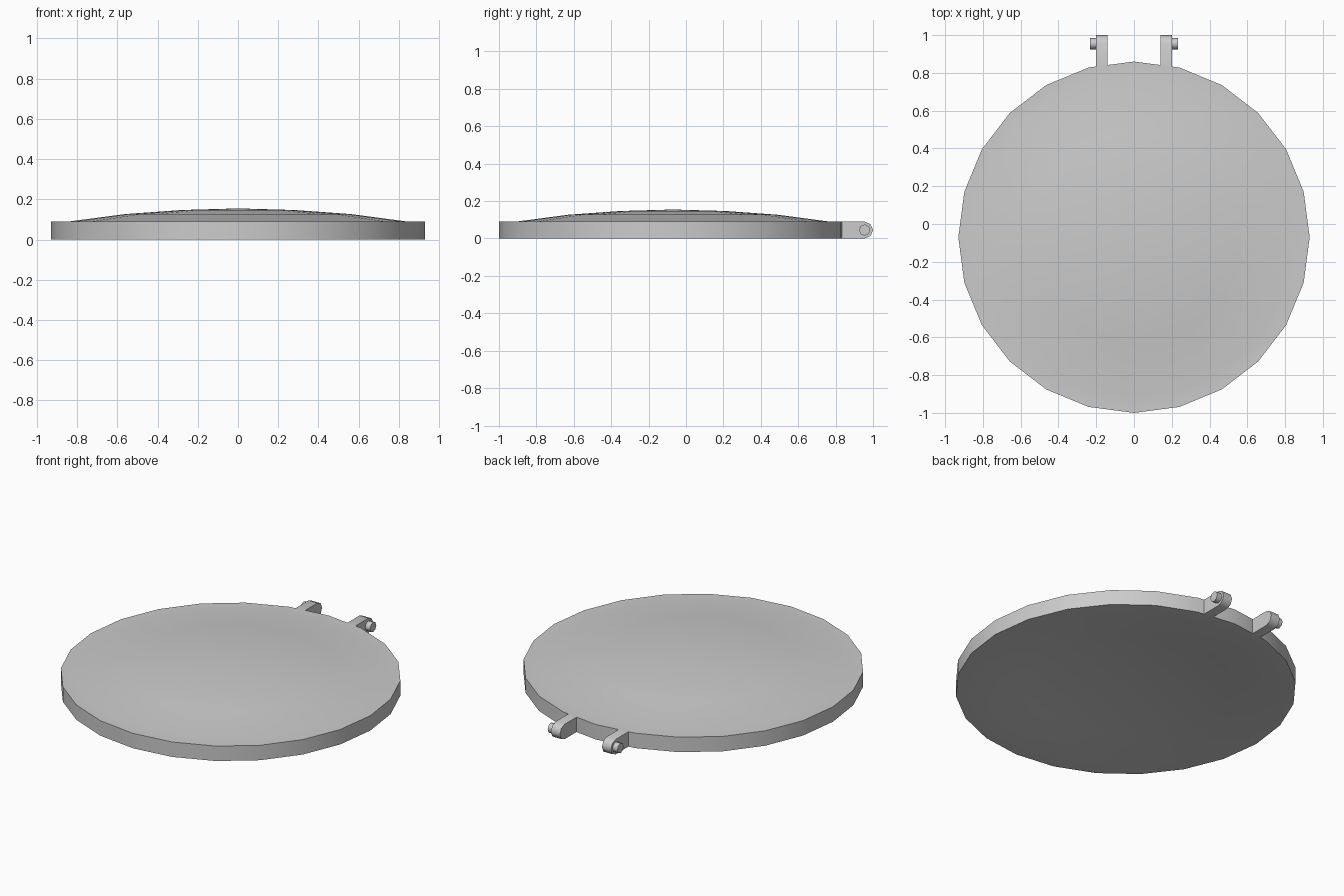
import bpy, bmesh
from math import sin, cos, pi, radians

if "Cube" in bpy.data.objects:
    bpy.data.objects.remove(bpy.data.objects["Cube"])

R, CY, H, SIDES = 0.93, -0.07, 0.09, 24


def finish(name, bm, angle):
    bmesh.ops.recalc_face_normals(bm, faces=bm.faces)
    me = bpy.data.meshes.new(name)
    bm.to_mesh(me)
    bm.free()
    ob = bpy.data.objects.new(name, me)
    bpy.context.collection.objects.link(ob)
    bpy.ops.object.select_all(action='DESELECT')
    ob.select_set(True)
    bpy.context.view_layer.objects.active = ob
    bpy.ops.object.shade_smooth_by_angle(angle=radians(angle))
    return ob


# Lid: flat rim with a domed centre, hollowed to match underneath
dome = [(0.0, 0.065), (0.28, 0.057), (0.56, 0.037), (0.84, 0.0)]
profile = [(r, H + z) for r, z in dome] + [(R, H), (R, 0)] + [(r, z) for r, z in reversed(dome)]
bm = bmesh.new()
rings = []
for r, z in profile:
    n = SIDES if r > 0 else 1
    rings.append([bm.verts.new((r * sin(2 * pi * i / SIDES), CY + r * cos(2 * pi * i / SIDES), z))
                  for i in range(n)])
for a, b in zip(rings, rings[1:]):
    for i in range(SIDES):
        j = (i + 1) % SIDES
        quad = [a[i % len(a)], a[j % len(a)], b[j % len(b)], b[i % len(b)]]
        bm.faces.new(list(dict.fromkeys(quad)))
finish("lid", bm, 30)


def extrude_x(name, outline, x0, x1, angle):
    """Extrude a (y, z) outline along x."""
    bm = bmesh.new()
    ends = [[bm.verts.new((x, y, z)) for y, z in outline] for x in (x0, x1)]
    for loop in ends:
        bm.faces.new(loop)
    n = len(outline)
    for i in range(n):
        j = (i + 1) % n
        bm.faces.new((ends[0][i], ends[0][j], ends[1][j], ends[1][i]))
    return finish(name, bm, angle)


# Hinge arms with rounded tips, and their outward pins
PY, PZ = 0.955, 0.045
arm = [(0.80, 0.0)] + [(PY + 0.045 * cos(a), PZ + 0.045 * sin(a))
                       for a in (-pi / 2 + k * pi / 4 for k in range(5))] + [(0.80, H)]
pin = [(PY + 0.03 * cos(k * pi / 4), PZ + 0.03 * sin(k * pi / 4)) for k in range(8)]
for side, s in (("left", -1), ("right", 1)):
    extrude_x(side + "_hinge_arm", arm, s * 0.14, s * 0.20, 50)
    extrude_x(side + "_hinge_pin", pin, s * 0.195, s * 0.232, 50)
